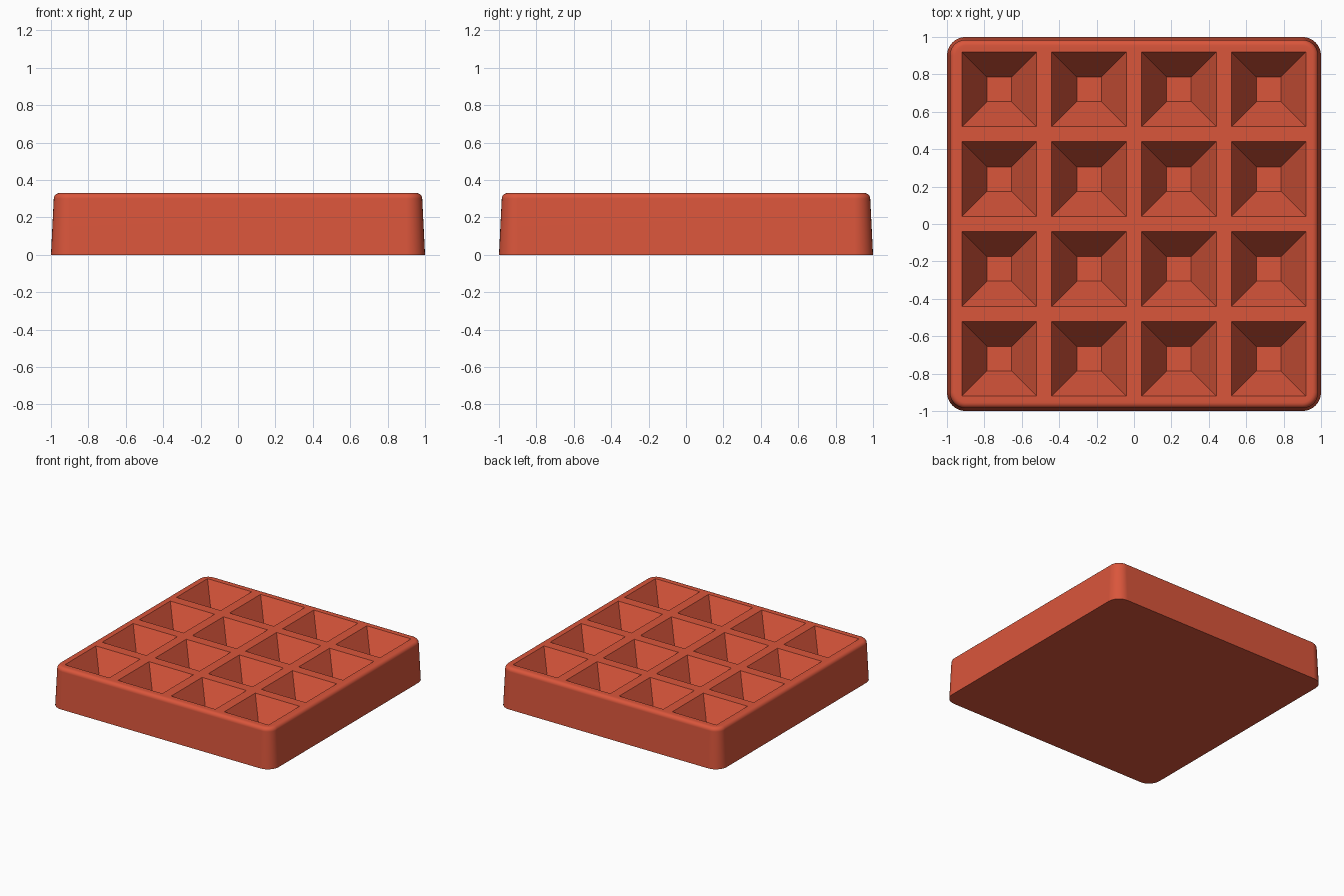
import bpy, bmesh
from math import sin, cos, pi, radians
from mathutils import Matrix, Vector

cube = bpy.data.objects.get("Cube")
if cube:
    bpy.data.objects.remove(cube, do_unlink=True)

HEIGHT = 0.33
CORNER = 0.1         # corner radius of the outline at the base
ROUND = 0.03         # radius of the rounded top edge
DRAFT = 0.015        # inward lean of the outer walls
PIT_HALF, FLOOR_HALF, PIT_DEPTH = 0.2, 0.065, 0.25
PITCH = 0.48         # distance between pit centres

red = bpy.data.materials.new("terracotta_red")
red.use_nodes = True
colour = (0.70, 0.092, 0.044, 1)
red.diffuse_color = colour
red.node_tree.nodes["Principled BSDF"].inputs["Base Color"].default_value = colour


def make_object(name, bm):
    bmesh.ops.recalc_face_normals(bm, faces=bm.faces)
    mesh = bpy.data.meshes.new(name)
    bm.to_mesh(mesh)
    bm.free()
    mesh.materials.append(red)
    obj = bpy.data.objects.new(name, mesh)
    bpy.context.collection.objects.link(obj)
    return obj


def rounded_ring(bm, inset, z, steps=8):
    """Rounded square outline, pulled in from the base outline."""
    radius = CORNER - inset
    centre = 1 - CORNER
    ring = []
    for quarter, (sx, sy) in enumerate([(1, 1), (-1, 1), (-1, -1), (1, -1)]):
        for i in range(steps + 1):
            a = (quarter + i / steps) * pi / 2
            ring.append(bm.verts.new((sx * centre + radius * cos(a),
                                      sy * centre + radius * sin(a), z)))
    return ring


# Tray body: drafted walls, rounded top edge and a flat rim
profile = [(0, 0)]
for i in range(6):
    a = i / 5 * pi / 2
    profile.append((DRAFT + ROUND * (1 - cos(a)), HEIGHT - ROUND * (1 - sin(a))))
profile.append((0.06, HEIGHT))
bm = bmesh.new()
rings = [rounded_ring(bm, inset, z) for inset, z in profile]
for low, high in zip(rings, rings[1:]):
    for i in range(len(low)):
        j = (i + 1) % len(low)
        bm.faces.new((low[i], low[j], high[j], high[i]))
bm.faces.new(rings[0][::-1])
bm.faces.new(rings[-1])
tray = make_object("tray", bm)

# Tapered pits: a four by four grid of square frustums, carried above the rim
slope = (PIT_HALF - FLOOR_HALF) / PIT_DEPTH
above = 0.05
tall = PIT_DEPTH + above
bm = bmesh.new()
for col in range(4):
    for row in range(4):
        place = Matrix.Translation(Vector(((col - 1.5) * PITCH, (row - 1.5) * PITCH,
                                           HEIGHT - PIT_DEPTH + tall / 2)))
        bmesh.ops.create_cone(bm, cap_ends=True, segments=4,
                              radius1=FLOOR_HALF * 2 ** 0.5,
                              radius2=(PIT_HALF + slope * above) * 2 ** 0.5,
                              depth=tall,
                              matrix=place @ Matrix.Rotation(pi / 4, 4, 'Z'))
cutter = make_object("pit_cutter", bm)
cutter.hide_render = True

cut = tray.modifiers.new("pits", 'BOOLEAN')
cut.operation = 'DIFFERENCE'
cut.solver = 'EXACT'
cut.object = cutter

bpy.ops.object.select_all(action='DESELECT')
bpy.context.view_layer.objects.active = tray
tray.select_set(True)
bpy.ops.object.modifier_apply(modifier=cut.name)
bpy.data.objects.remove(cutter, do_unlink=True)

# Smooth outer rounding, crisp pit edges
bpy.ops.object.shade_smooth_by_angle(angle=radians(30))
weighted = tray.modifiers.new("weighted_normals", 'WEIGHTED_NORMAL')
weighted.keep_sharp = True
